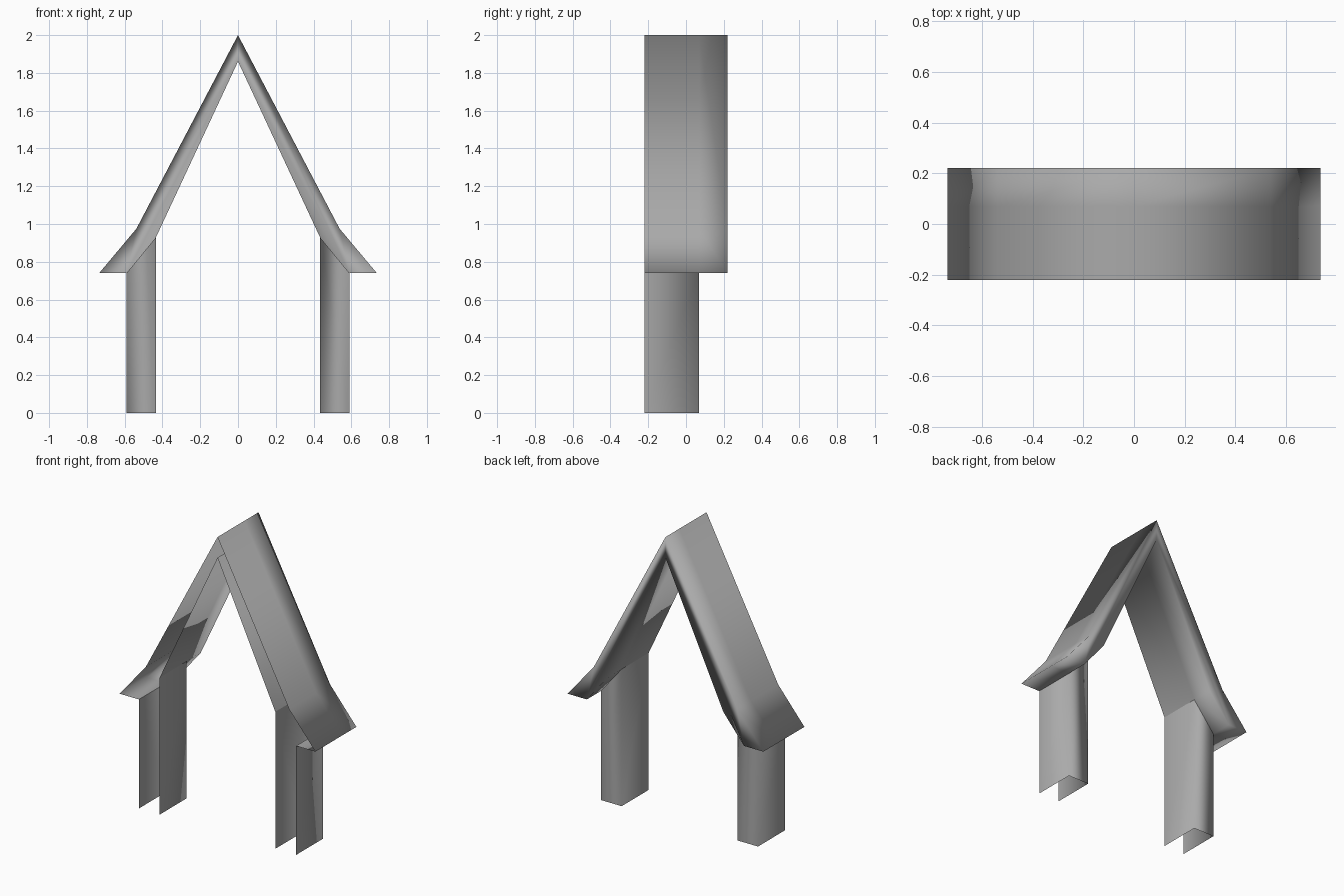
import bpy
import bmesh
import math

cube = bpy.data.objects.get("Cube")
if cube:
    bpy.data.objects.remove(cube, do_unlink=True)

GREY = (0.4, 0.4, 0.4, 1.0)
mat = bpy.data.materials.new("plain_grey")
mat.use_nodes = True
mat.diffuse_color = GREY
shader = next(n for n in mat.node_tree.nodes if n.type == "BSDF_PRINCIPLED")
shader.inputs["Base Color"].default_value = GREY

FRONT, LEG_BACK, BACK = -0.22, 0.07, 0.22
EAVE_Z, CREASE_Z = 0.74, 0.93
LEG_OUT, LEG_IN = 0.59, 0.434


def finish(bm, name):
    """Smooth shading with sharp edges kept, then link the object."""
    for face in bm.faces:
        face.smooth = True
    for edge in bm.edges:
        edge.smooth = edge.calc_face_angle(math.pi) < math.radians(30)
    mesh = bpy.data.meshes.new(name)
    bm.to_mesh(mesh)
    bm.free()
    mesh.materials.append(mat)
    obj = bpy.data.objects.new(name, mesh)
    bpy.context.collection.objects.link(obj)
    return obj


# Roof: bent gable section swept from front to back, open at the front
def build_roof():
    half = [(0, 2), (0.538, 0.975), (0.735, EAVE_Z),
            (LEG_OUT, EAVE_Z), (LEG_IN, CREASE_Z), (0, 1.86)]
    section = half + [(-x, z) for x, z in half[4:0:-1]]
    count = len(section)
    bm = bmesh.new()
    rings = [[bm.verts.new((x, y, z)) for x, z in section]
             for y in (FRONT, LEG_BACK, BACK)]
    for bay, (a, b) in enumerate(zip(rings, rings[1:])):
        for i in range(count):
            # The soffit is left open where the hollow legs join
            if bay == 0 and i in (3, 6):
                continue
            j = (i + 1) % count
            bm.faces.new((a[i], a[j], b[j], b[i]))
    bm.faces.new(rings[-1])
    finish(bm, "roof")


# Legs: three-sided hollow posts, open at the front, bottom and top
def build_leg(name, side):
    path = [(LEG_OUT, FRONT, EAVE_Z), (LEG_OUT, LEG_BACK, EAVE_Z),
            (LEG_IN, LEG_BACK, CREASE_Z), (LEG_IN, FRONT, CREASE_Z)]
    bm = bmesh.new()
    low = [bm.verts.new((side * x, y, 0)) for x, y, z in path]
    top = [bm.verts.new((side * x, y, z)) for x, y, z in path]
    for i in range(3):
        quad = [low[i], low[i + 1], top[i + 1], top[i]]
        bm.faces.new(quad[::side])
    finish(bm, name)


build_roof()
build_leg("left_leg", 1)
build_leg("right_leg", -1)
